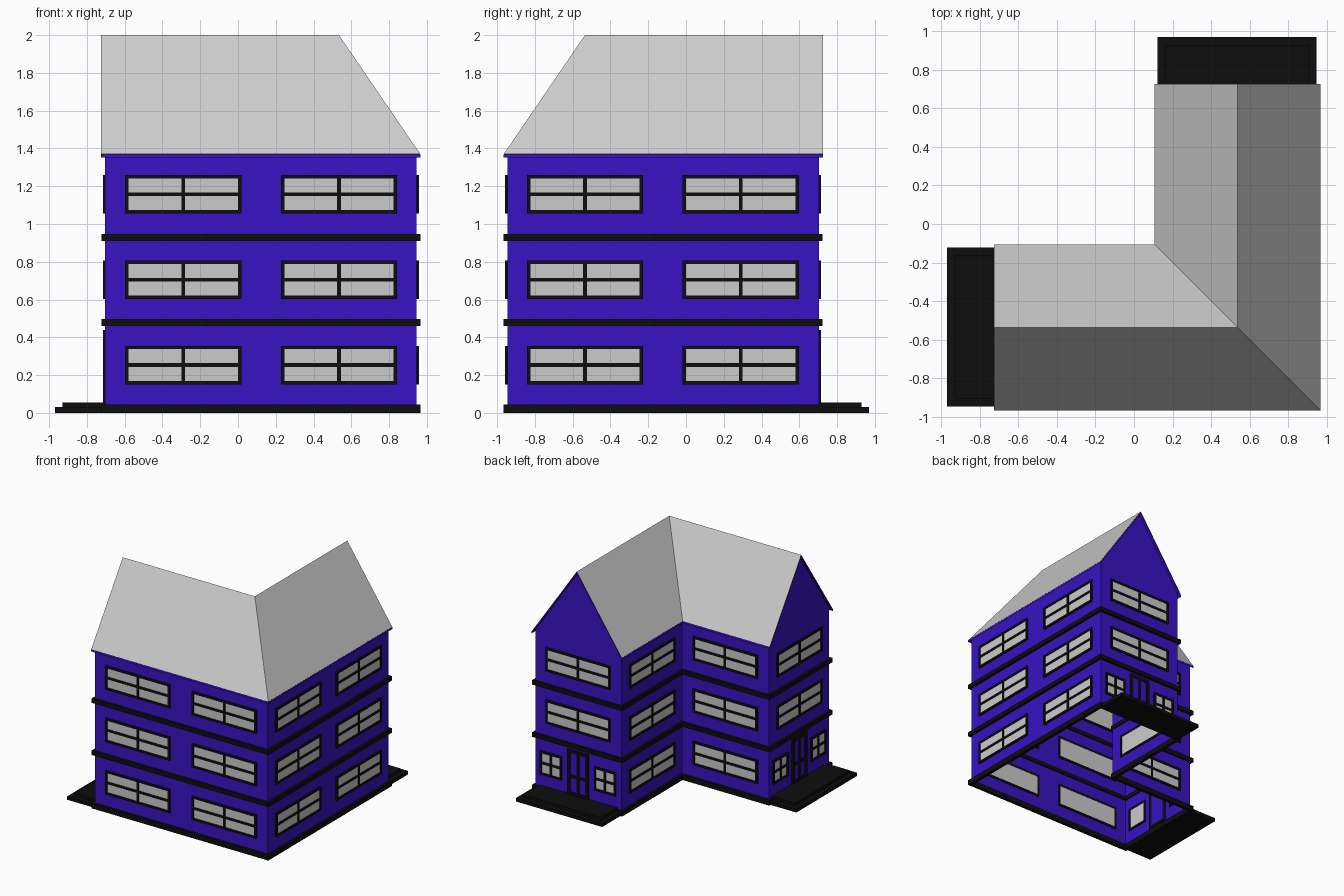
import bpy, bmesh

if "Cube" in bpy.data.objects:
    bpy.data.objects.remove(bpy.data.objects["Cube"])

O, E, I, C = 0.945, 0.703, 0.125, 0.535   # outer wall, wing end, inner wall, wing centre line


def material(name, rgb):
    m = bpy.data.materials.new(name)
    m.diffuse_color = (*rgb, 1)
    m.use_nodes = True
    m.node_tree.nodes["Principled BSDF"].inputs["Base Color"].default_value = m.diffuse_color
    return m


PURPLE = material("purple", (0.04, 0.006, 0.55))
BLACK = material("black", (0.004, 0.004, 0.004))


def finish(name, bm, mat=None, recalc=True):
    if recalc:
        bmesh.ops.recalc_face_normals(bm, faces=bm.faces)
    me = bpy.data.meshes.new(name)
    bm.to_mesh(me)
    bm.free()
    ob = bpy.data.objects.new(name, me)
    bpy.context.collection.objects.link(ob)
    if mat:
        me.materials.append(mat)
    return ob


def face(bm, pts):
    return bm.faces.new([bm.verts.new(p) for p in pts])


def outline(d, z):
    o, e, i = O + d, E + d, I - d
    return [(x, y, z) for x, y in
            [(-e, -o), (o, -o), (o, e), (i, e), (i, -i), (-e, -i)]]


def mirror(p):
    # the two wings mirror each other across the diagonal
    return (-p[1], -p[0], p[2])


def ring(name, z0, z1, mat, out=0.02, inn=-0.008):
    bm = bmesh.new()
    loops = [[bm.verts.new(p) for p in outline(d, z)]
             for d, z in [(out, z0), (out, z1), (inn, z1), (inn, z0)]]
    for a in range(4):
        A, B = loops[a], loops[(a + 1) % 4]
        for k in range(6):
            n = (k + 1) % 6
            bm.faces.new([A[k], A[n], B[n], B[k]])
    finish(name, bm, mat)


# Walls: open shell plus gable triangles
bm = bmesh.new()
lo = [bm.verts.new(p) for p in outline(0, 0)]
hi = [bm.verts.new(p) for p in outline(0, 1.38)]
for k in range(6):
    n = (k + 1) % 6
    bm.faces.new([lo[k], lo[n], hi[n], hi[k]])
for a, b, apex in [(hi[5], hi[0], (-E, -C, 1.985)), (hi[2], hi[3], (C, E, 1.985))]:
    bm.faces.new([a, b, bm.verts.new(apex)])
finish("walls", bm, PURPLE, recalc=False)

# Trim bands
ring("base_band", 0, 0.045, BLACK)
ring("lower_floor_band", 0.46, 0.497, BLACK)
ring("upper_floor_band", 0.91, 0.947, BLACK)

# Roof: two gabled wings meeting at hip and valley
R = E + 0.022
rows = [[(-R, -O - 0.02, 1.37), (-R, -C, 2.0), (-R, -I + 0.02, 1.37)],
        [(O + 0.02, -O - 0.02, 1.37), (C, -C, 2.0), (I - 0.02, -I + 0.02, 1.37)]]


def roof_mesh(drop=0.0):
    bm = bmesh.new()
    for k in range(2):
        q = [rows[0][k], rows[1][k], rows[1][k + 1], rows[0][k + 1]]
        q = [(x, y, z - drop) for x, y, z in q]
        face(bm, q)
        face(bm, [mirror(p) for p in reversed(q)])
    bmesh.ops.remove_doubles(bm, verts=bm.verts, dist=1e-4)
    return bm


finish("roof", roof_mesh(), recalc=False)

# Roof underside with purple eave edges
bm = roof_mesh(0.018)
rim = [e for e in bm.edges if e.is_boundary]
bmesh.ops.reverse_faces(bm, faces=bm.faces)
ext = bmesh.ops.extrude_edge_only(bm, edges=rim)
bmesh.ops.translate(bm, vec=(0, 0, 0.017),
                    verts=[v for v in ext["geom"] if isinstance(v, bmesh.types.BMVert)])
finish("roof_underside", bm, PURPLE)

# Wall frames: u along the wall, n outwards
WALLS = {"front": lambda u, n, z: (u, -O - n, z),
         "inner": lambda u, n, z: (u, -I + n, z),
         "end": lambda u, n, z: (-E - n, u, z)}
frames, panes, doors, panels, steps = [bmesh.new() for _ in range(5)]


def box(bm, wall, u0, u1, n0, n1, z0, z1):
    for flip in (False, True):
        a, b = WALLS[wall](u0, n0, z0), WALLS[wall](u1, n1, z1)
        if flip:
            a, b = mirror(a), mirror(b)
        vs = bmesh.ops.create_cube(bm, size=1)["verts"]
        for v in vs:
            v.co = [(a[k] + b[k]) / 2 + v.co[k] * abs(b[k] - a[k]) for k in range(3)]


def border(bm, wall, u0, u1, z0, z1, t, n0=-0.008, n1=0.012):
    box(bm, wall, u0, u0 + t, n0, n1, z0, z1)
    box(bm, wall, u1 - t, u1, n0, n1, z0, z1)
    box(bm, wall, u0 + t, u1 - t, n0, n1, z1 - t, z1)
    box(bm, wall, u0 + t, u1 - t, n0, n1, z0, z0 + t)


def window(wall, u, z, w):
    u0, u1, z0, z1 = u - w / 2, u + w / 2, z - 0.102, z + 0.102
    border(frames, wall, u0, u1, z0, z1, 0.018)
    box(frames, wall, u - 0.01, u + 0.01, 0.003, 0.011, z0 + 0.01, z1 - 0.01)
    box(frames, wall, u0 + 0.01, u1 - 0.01, 0.003, 0.011, z - 0.01, z + 0.01)
    box(panes, wall, u0 + 0.01, u1 - 0.01, -0.005, 0.005, z0 + 0.01, z1 - 0.01)


# Windows on three floors
for z in (0.253, 0.705, 1.157):
    window("front", -0.29, z, 0.615)
    window("front", C, z, 0.615)
    window("inner", -0.29, z, 0.615)
    if z > 0.5:
        window("end", -C, z, 0.615)
    else:
        for s in (-1, 1):
            window("end", -C + s * 0.258, z, 0.205)

# Entrance doors with panels
d0, d1 = -C - 0.1, -C + 0.1
border(doors, "end", d0, d1, 0.05, 0.44, 0.028)
box(doors, "end", -C - 0.012, -C + 0.012, 0.003, 0.011, 0.06, 0.43)
box(doors, "end", d0 + 0.01, d1 - 0.01, 0.003, 0.011, 0.2, 0.225)
box(panels, "end", d0 + 0.01, d1 - 0.01, -0.005, 0.005, 0.06, 0.43)

# Entrance steps
box(steps, "end", -0.945, -0.122, 0, 0.265, 0, 0.03)
box(steps, "end", -0.905, -0.162, 0, 0.225, 0.03, 0.055)

finish("window_frames", frames, BLACK)
finish("window_panes", panes)
finish("door_frames", doors, BLACK)
finish("door_panels", panels, PURPLE)
finish("entrance_steps", steps, BLACK)
